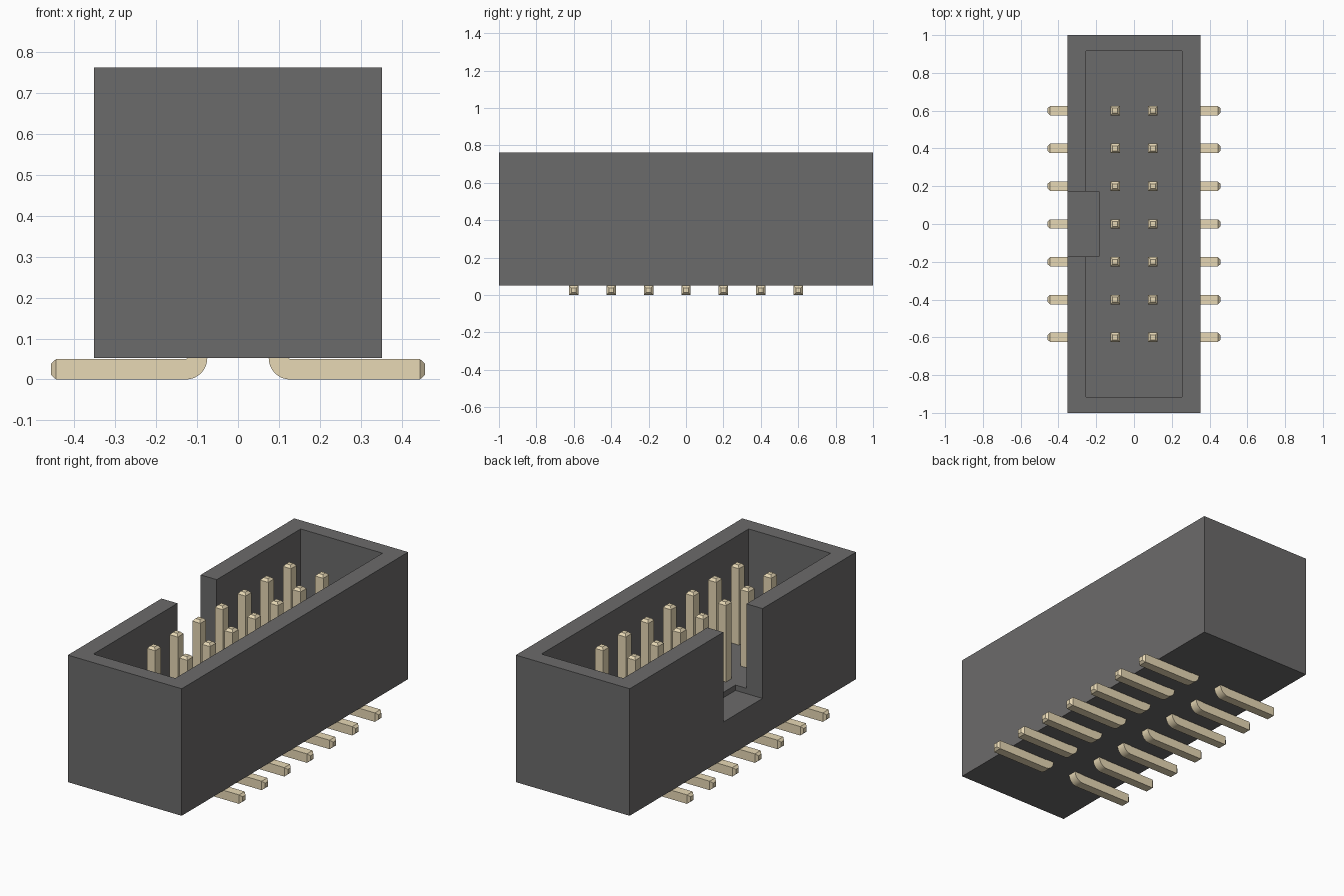
import bpy, bmesh
from math import radians, sin, cos, pi
from mathutils import Vector

cube = bpy.data.objects.get("Cube")
if cube:
    bpy.data.objects.remove(cube, do_unlink=True)


def material(name, rgb):
    mat = bpy.data.materials.new(name)
    mat.use_nodes = True
    mat.diffuse_color = (*rgb, 1)
    mat.node_tree.nodes["Principled BSDF"].inputs["Base Color"].default_value = (*rgb, 1)
    return mat


def add_object(name, mesh):
    obj = bpy.data.objects.new(name, mesh)
    bpy.context.collection.objects.link(obj)
    return obj


def box(name, low, high):
    low, high = Vector(low), Vector(high)
    bm = bmesh.new()
    bmesh.ops.create_cube(bm, size=1)
    for v in bm.verts:
        v.co = (low + high) / 2 + v.co * (high - low)
    mesh = bpy.data.meshes.new(name)
    bm.to_mesh(mesh)
    bm.free()
    return add_object(name, mesh)


black = material("black plastic", (0.148, 0.145, 0.145))
gold = material("pale gold metal", (0.859, 0.738, 0.496))

# Housing: block with an open pocket and a deeper key slot in one long wall
housing = box("housing", (-0.352, -1, 0.052), (0.352, 1, 0.762))
housing.data.materials.append(black)
cutters = [
    box("pocket_cutter", (-0.253, -0.915, 0.29), (0.253, 0.915, 1)),
    box("key_slot_cutter", (-0.5, -0.173, 0.26), (-0.185, 0.173, 1.1)),
]
for cutter in cutters:
    cutter.hide_render = True
    mod = housing.modifiers.new(cutter.name, "BOOLEAN")
    mod.operation = "DIFFERENCE"
    mod.solver = "EXACT"
    mod.object = cutter
bpy.context.view_layer.objects.active = housing
for mod in list(housing.modifiers):
    bpy.ops.object.modifier_apply(modifier=mod.name)
for cutter in cutters:
    bpy.data.objects.remove(cutter, do_unlink=True)

# Contact pin: square rings lofted from foot to tip around a tight bend
HALF, TAPER, CHAMFER = 0.025, 0.013, 0.013
BEND_X, BEND_Z, RADIUS, STEPS = 0.127, 0.052, 0.027, 8
FOOT_END, TIP = 0.457, 0.73

# each ring: centre x, centre z, bend angle, half width
rings = [(FOOT_END, HALF, 0, TAPER), (FOOT_END - CHAMFER, HALF, 0, HALF)]
for i in range(STEPS + 1):
    a = pi / 2 * i / STEPS
    rings.append((BEND_X - RADIUS * sin(a), BEND_Z - RADIUS * cos(a), a, HALF))
pin_x = BEND_X - RADIUS
rings += [(pin_x, TIP - CHAMFER, pi / 2, HALF), (pin_x, TIP, pi / 2, TAPER)]

bm = bmesh.new()
loops = []
for x, z, a, h in rings:
    loops.append([bm.verts.new((x + s * h * sin(a), t * h, z + s * h * cos(a)))
                  for s, t in ((-1, -1), (1, -1), (1, 1), (-1, 1))])
for lower, upper in zip(loops, loops[1:]):
    for k in range(4):
        n = (k + 1) % 4
        bm.faces.new((lower[k], lower[n], upper[n], upper[k]))
bm.faces.new(loops[0])
bm.faces.new(loops[-1])
bmesh.ops.recalc_face_normals(bm, faces=bm.faces)
for face in bm.faces:
    face.smooth = True
pin_mesh = bpy.data.meshes.new("contact_pin")
bm.to_mesh(pin_mesh)
bm.free()
pin_mesh.set_sharp_from_angle(angle=radians(30))
pin_mesh.materials.append(gold)

# Two mirrored rows of seven pins
for side, turn in (("left", 0), ("right", pi)):
    for i in range(7):
        pin = add_object(f"pin_{side}_{i + 1}", pin_mesh)
        pin.location.y = (i - 3) * 0.2
        pin.rotation_euler.z = turn
